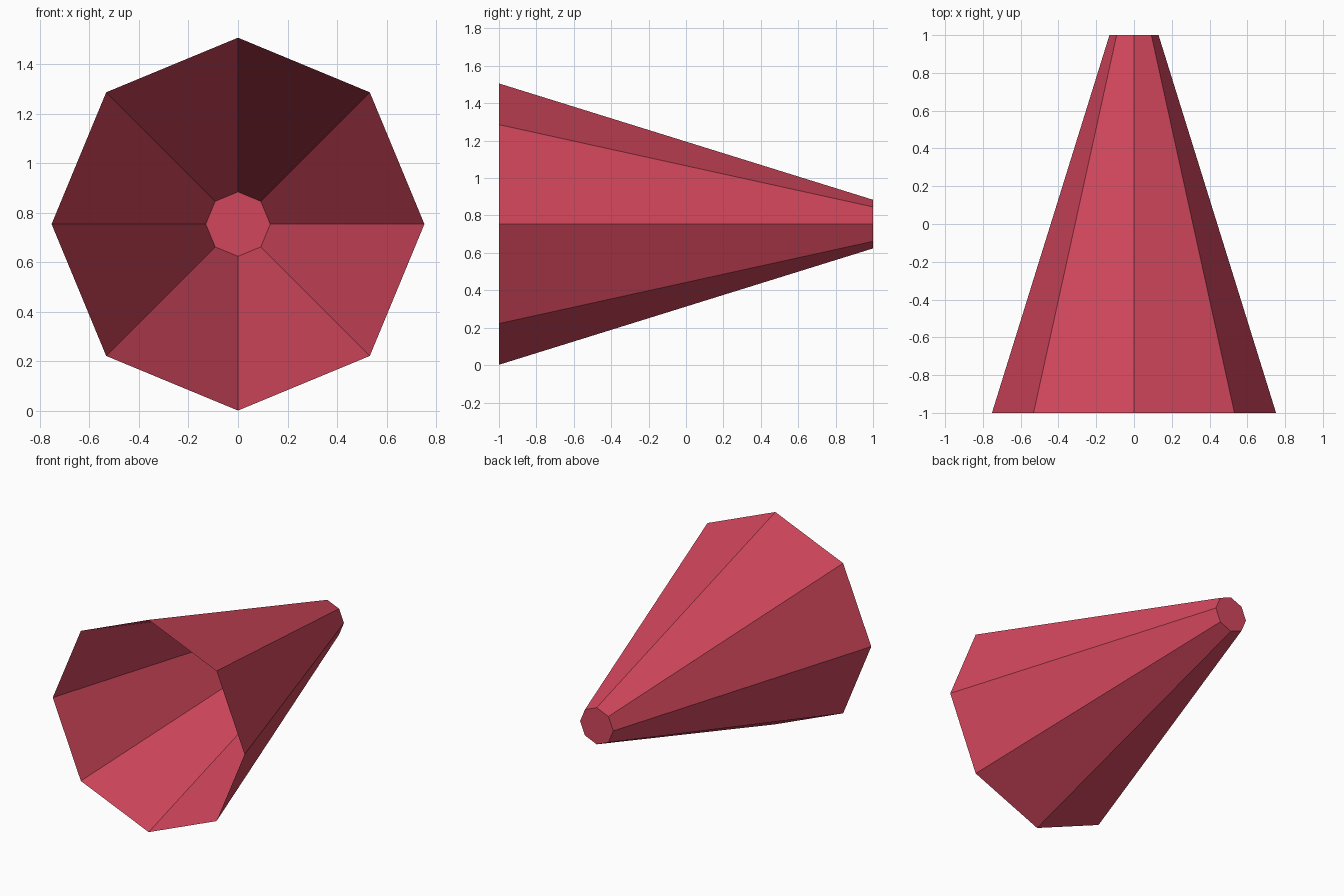
import bpy
import bmesh
from math import pi
from mathutils import Matrix

cube = bpy.data.objects.get("Cube")
if cube:
    bpy.data.objects.remove(cube, do_unlink=True)

SIDES = 8
FRONT_RADIUS = 0.752
BACK_RADIUS = 0.13
LENGTH = 2.0
AXIS_HEIGHT = 0.754


def make_material(name, colour):
    mat = bpy.data.materials.new(name)
    mat.use_nodes = True
    mat.diffuse_color = colour
    mat.node_tree.nodes["Principled BSDF"].inputs["Base Color"].default_value = colour
    return mat


# Tapered eight-sided shell lying along y, wide mouth towards the front
bm = bmesh.new()
placement = Matrix.Translation((0, 0, AXIS_HEIGHT)) @ Matrix.Rotation(-pi / 2, 4, "X")
bmesh.ops.create_cone(bm, cap_ends=True, cap_tris=False, segments=SIDES,
                      radius1=FRONT_RADIUS, radius2=BACK_RADIUS,
                      depth=LENGTH, matrix=placement)
bmesh.ops.recalc_face_normals(bm, faces=bm.faces)

# Open the wide mouth, keeping the small end closed
mouth = [f for f in bm.faces if f.normal.y < -0.9]
bmesh.ops.delete(bm, geom=mouth, context="FACES_ONLY")

mesh = bpy.data.meshes.new("cone_shell")
bm.to_mesh(mesh)
bm.free()
mesh.materials.append(make_material("rose red", (0.64, 0.062, 0.108, 1)))

shell = bpy.data.objects.new("cone_shell", mesh)
bpy.context.collection.objects.link(shell)
